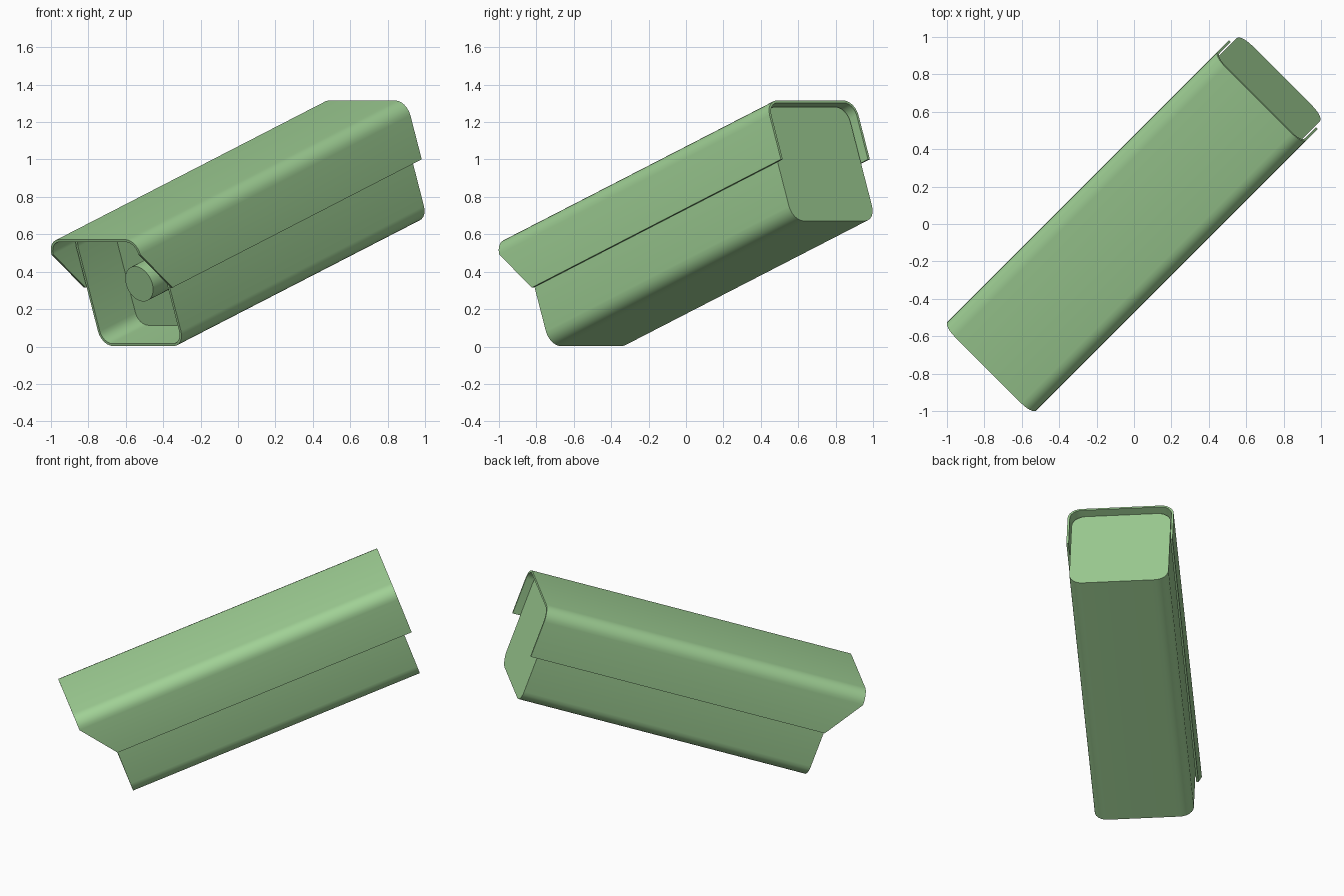
import bpy, bmesh
from math import radians, sin, cos, pi
from mathutils import Matrix

cube = bpy.data.objects.get("Cube")
if cube:
    bpy.data.objects.remove(cube, do_unlink=True)

# One soft green for everything
green = bpy.data.materials.new("soft_green")
green.use_nodes = True
green.diffuse_color = (0.35, 0.63, 0.30, 1)
green.node_tree.nodes["Principled BSDF"].inputs["Base Color"].default_value = (0.35, 0.63, 0.30, 1)

# The housing points to the front right corner and tilts down
# Local axes: x runs backward along the housing, y sideways, z up from its belly
AIM = Matrix.Rotation(radians(45), 4, 'Z') @ Matrix.Rotation(radians(-20), 4, 'Y')


def arc(cy, cz, r, start, steps=6):
    """Quarter circle in the cross-section, counter-clockwise from start."""
    return [(cy + r * cos(start + i * pi / 2 / steps),
             cz + r * sin(start + i * pi / 2 / steps)) for i in range(steps + 1)]


def rounded_rect(half, low, high, r):
    corners = [(half - r, high - r), (r - half, high - r), (r - half, low + r), (half - r, low + r)]
    return [p for i, (cy, cz) in enumerate(corners) for p in arc(cy, cz, r, i * pi / 2)]


def arch(half, low, high, r):
    """Open-bottomed arch from one lower edge over the top to the other."""
    return ([(half, low)] + arc(half - r, high - r, r, 0)
            + arc(r - half, high - r, r, pi / 2) + [(-half, low)])


def loft(name, rings, closed_ends=True):
    """Skin a list of closed rings of points; cap the first and last."""
    bm = bmesh.new()
    loops = [[bm.verts.new(p) for p in ring] for ring in rings]
    for a, b in zip(loops, loops[1:]):
        for i in range(len(a)):
            j = (i + 1) % len(a)
            bm.faces.new((a[i], a[j], b[j], b[i]))
    if closed_ends:
        bm.faces.new(loops[0])
        bm.faces.new(loops[-1])
    else:
        # arch ends: strips between the outer and inner halves
        for ring in (loops[0], loops[-1]):
            n = len(ring)
            for i in range(n // 2 - 1):
                bm.faces.new((ring[i], ring[i + 1], ring[n - 2 - i], ring[n - 1 - i]))
    bmesh.ops.recalc_face_normals(bm, faces=bm.faces[:])
    mesh = bpy.data.meshes.new(name)
    bm.to_mesh(mesh)
    bm.free()
    mesh.materials.append(green)
    obj = bpy.data.objects.new(name, mesh)
    obj.matrix_world = AIM
    bpy.context.collection.objects.link(obj)
    bpy.ops.object.select_all(action='DESELECT')
    obj.select_set(True)
    bpy.context.view_layer.objects.active = obj
    bpy.ops.object.shade_smooth_by_angle(angle=radians(30))
    return obj


def at(x, section):
    return [(x, y, z) for y, z in section]


# Housing: box with a rounded section, closed back and a deep front recess
BACK, FRONT, RECESS = 1.283, -0.672, -0.385
outer = rounded_rect(0.314, 0.247, 0.896, 0.085)
inner = rounded_rect(0.300, 0.261, 0.882, 0.071)
loft("housing", [at(BACK, outer), at(FRONT, outer), at(FRONT, inner), at(RECESS, inner)])

# Sunshield: thin arch over the housing, its front sides cut back at a slant
LOW, BEND, TIP = 0.58, 0.83, -0.842
section = arch(0.336, LOW, 0.915, 0.085) + arch(0.322, LOW, 0.901, 0.071)[::-1]
slant = (FRONT - TIP) / (BEND - LOW)
front_ring = [(TIP + max(0, BEND - z) * slant, y, z) for y, z in section]
loft("sunshield", [front_ring, at(1.332, section)], closed_ends=False)

# Lens barrel standing out from the recessed panel
circle = [(0.1 * cos(i * pi / 16), 0.57 + 0.1 * sin(i * pi / 16)) for i in range(32)]
loft("lens_barrel", [at(-0.588, circle), at(RECESS + 0.01, circle)])
